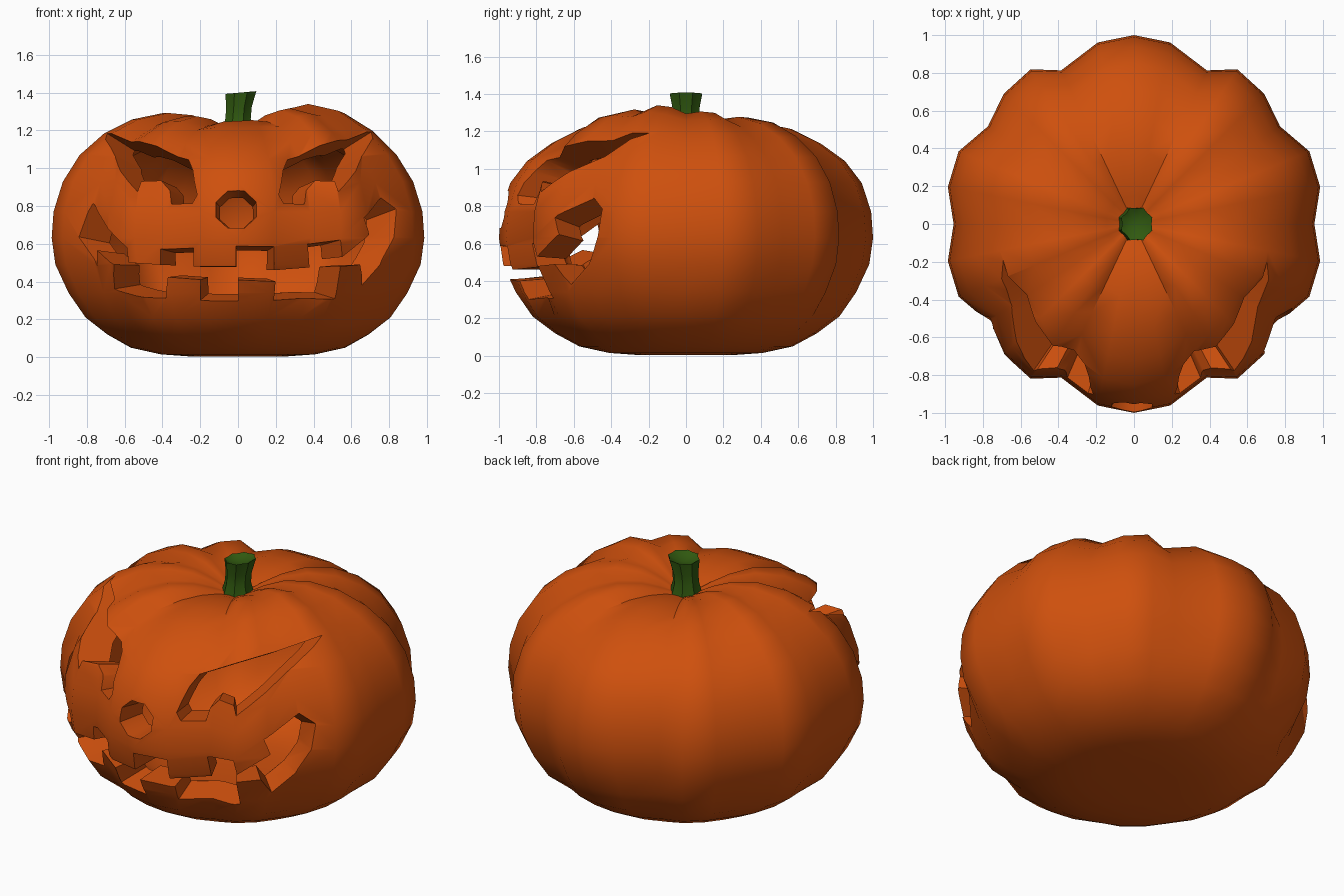
import bpy, bmesh, math
from mathutils import Vector
from mathutils.geometry import tessellate_polygon

if "Cube" in bpy.data.objects:
    bpy.data.objects.remove(bpy.data.objects["Cube"])

C = Vector((0, 0, 0.65))          # centre of the hollow
PROFILE = [(0.24, 0.003), (0.41, 0.015), (0.57, 0.05), (0.70, 0.12), (0.82, 0.21),
           (0.91, 0.34), (0.98, 0.49), (1.0, 0.63), (0.99, 0.77), (0.94, 0.93),
           (0.85, 1.08), (0.72, 1.20), (0.57, 1.275), (0.40, 1.31), (0.26, 1.305),
           (0.15, 1.285), (0.07, 1.26)]
LOBE = [0.955, 1.005, 1.005, 0.93, 0.975, 0.985, 0.90, 0.98, 1.0]   # one quarter turn
N = 32


def material(name, color):
    m = bpy.data.materials.new(name)
    m.diffuse_color = color
    m.use_nodes = True
    m.node_tree.nodes["Principled BSDF"].inputs["Base Color"].default_value = m.diffuse_color
    return m


def finish(name, bm, mat=None):
    if mat is None:
        bmesh.ops.recalc_face_normals(bm, faces=bm.faces)
    me = bpy.data.meshes.new(name)
    bm.to_mesh(me)
    bm.free()
    ob = bpy.data.objects.new(name, me)
    bpy.context.collection.objects.link(ob)
    if mat:
        me.materials.append(mat)
    return ob


def smooth(ob, deg):
    bpy.ops.object.select_all(action='DESELECT')
    ob.select_set(True)
    bpy.context.view_layer.objects.active = ob
    bpy.ops.object.shade_smooth_by_angle(angle=math.radians(deg))


def skin(bm, rings, flip=False):
    """Join rings of points, closing both ends with a fan to the ring centre."""
    vs = [[bm.verts.new(p) for p in r] for r in rings]
    n = len(rings[0])
    add = lambda f: bm.faces.new(f[::-1] if flip else f)
    for a, b in zip(vs, vs[1:]):
        for i in range(n):
            j = (i + 1) % n
            add([a[i], a[j], b[j], b[i]])
    for ring, top in ((vs[0], False), (vs[-1], True)):
        c = bm.verts.new(sum((v.co for v in ring), Vector()) / n - Vector((0, 0, 0.015 if top else 0)))
        for i in range(n):
            j = (i + 1) % n
            add([ring[i], ring[j], c] if top else [ring[j], ring[i], c])


def body_point(r, z, k):
    q = k % 16
    f = LOBE[q if q <= 8 else 16 - q]
    w = min(1, max(0, z / 0.4))                       # grooves fade at the base
    f = 1 - (1 - f) * w
    a = 2 * math.pi * k / N
    if q in (6, 10):                                  # wider front and back lobes
        a += -0.05 if q == 6 else 0.05
    x, y = r * f * math.cos(a), r * f * math.sin(a)
    if z > 0.9:                                       # top: saddle, shallow grooves, one high lobe
        t = min(1, (z - 0.9) / 0.3)
        groove = 0.45 * (1 - f) * min(1, r / 0.4)
        saddle = 0.045 * math.exp(-x * x / 0.03)
        lump = 0.055 * math.exp(-((x - .42)**2 + (y + .25)**2) / .08)
        z += t * (lump - groove - saddle - 0.02)
    return Vector((x, y, z))


# Hollow lobed shell: outer skin plus a reversed, smaller inner skin
bm = bmesh.new()
outer = [[body_point(r, z, k) for k in range(N)] for r, z in PROFILE]
skin(bm, outer)
skin(bm, [[C + (p - C) * 0.81 for p in ring] for ring in outer], True)
body = finish("pumpkin_shell", bm, material("orange_skin", (0.62, 0.08, 0.004, 1)))


def radius_at(z):
    for (r0, z0), (r1, z1) in zip(PROFILE, PROFILE[1:]):
        if z0 <= z <= z1:
            return r0 + (r1 - r0) * (z - z0) / (z1 - z0)


def carve(bm, outline, apex_z):
    """Cone-like cutter whose outline lies on the front of the shell."""
    c = Vector((0, 0, apex_z))
    pts = [Vector((x, -math.sqrt(max(0.01, (0.98 * radius_at(z))**2 - x * x)), z)) - c for x, z in outline]
    lo = [bm.verts.new(c + p * 0.6) for p in pts]
    hi = [bm.verts.new(c + p * 1.25) for p in pts]
    n = len(pts)
    for i in range(n):
        j = (i + 1) % n
        bm.faces.new([lo[i], lo[j], hi[j], hi[i]])
    for t in tessellate_polygon([[Vector((x, z, 0)) for x, z in outline]]):
        bm.faces.new([lo[i] for i in t])
        bm.faces.new([hi[i] for i in t])


# Face outlines as seen from the front (x, z)
EYE = [(.695, 1.185), (.59, 1.165), (.28, 1.065), (.25, 1.0), (.22, .86), (.25, .815),
       (.38, .815), (.39, .89), (.43, .945), (.51, .93), (.53, .875), (.695, 1.09)]
NOSE = [(-.01 + .115 * math.cos(i * math.pi / 4 + .4), .78 + .105 * math.sin(i * math.pi / 4 + .4))
        for i in range(8)]
MOUTH = [(-.80, .83), (-.70, .69), (-.59, .58), (-.58, .50), (-.44, .49), (-.44, .58), (-.24, .58),
         (-.24, .48), (-.01, .48), (-.01, .585), (.19, .585), (.19, .46), (.41, .475),
         (.40, .61), (.54, .62), (.55, .53), (.70, .65), (.67, .74), (.79, .86),
         (.85, .79), (.85, .64), (.79, .49), (.665, .38), (.65, .49), (.54, .48),
         (.51, .31), (.19, .30), (.20, .40), (0, .41), (0, .30), (-.20, .30),
         (-.20, .41), (-.40, .42), (-.40, .305), (-.54, .325), (-.66, .36),
         (-.66, .49), (-.78, .57), (-.78, .485), (-.86, .64)]
bm = bmesh.new()
for outline, apex_z in ((EYE, .75), ([(-x, z) for x, z in EYE], .75), (NOSE, .68), (MOUTH, .47)):
    carve(bm, outline, apex_z)
cutter = finish("face_cutter", bm)
cutter.hide_render = True

mod = body.modifiers.new("carve_face", 'BOOLEAN')
mod.operation = 'DIFFERENCE'
mod.solver = 'EXACT'
mod.object = cutter
bpy.context.view_layer.objects.active = body
bpy.ops.object.modifier_apply(modifier=mod.name)
bpy.data.objects.remove(cutter)
smooth(body, 45)

# Ribbed, leaning stem with a sunken top
bm = bmesh.new()
rings = []
for r, z, dx in ((.085, 1.20, 0), (.07, 1.26, 0), (.07, 1.32, .005), (.085, 1.40, .015), (.06, 1.385, .015)):
    rings.append([Vector((dx + r * (1.04 if i % 2 else .92) * math.cos(i * math.pi / 8),
                          r * (1.1 if i % 2 else .97) * math.sin(i * math.pi / 8),
                          z + .5 * dx * math.cos(i * math.pi / 8))) for i in range(16)])
skin(bm, rings)
stem = finish("stem", bm, material("stem_green", (0.03, 0.10, 0.005, 1)))
smooth(stem, 50)
